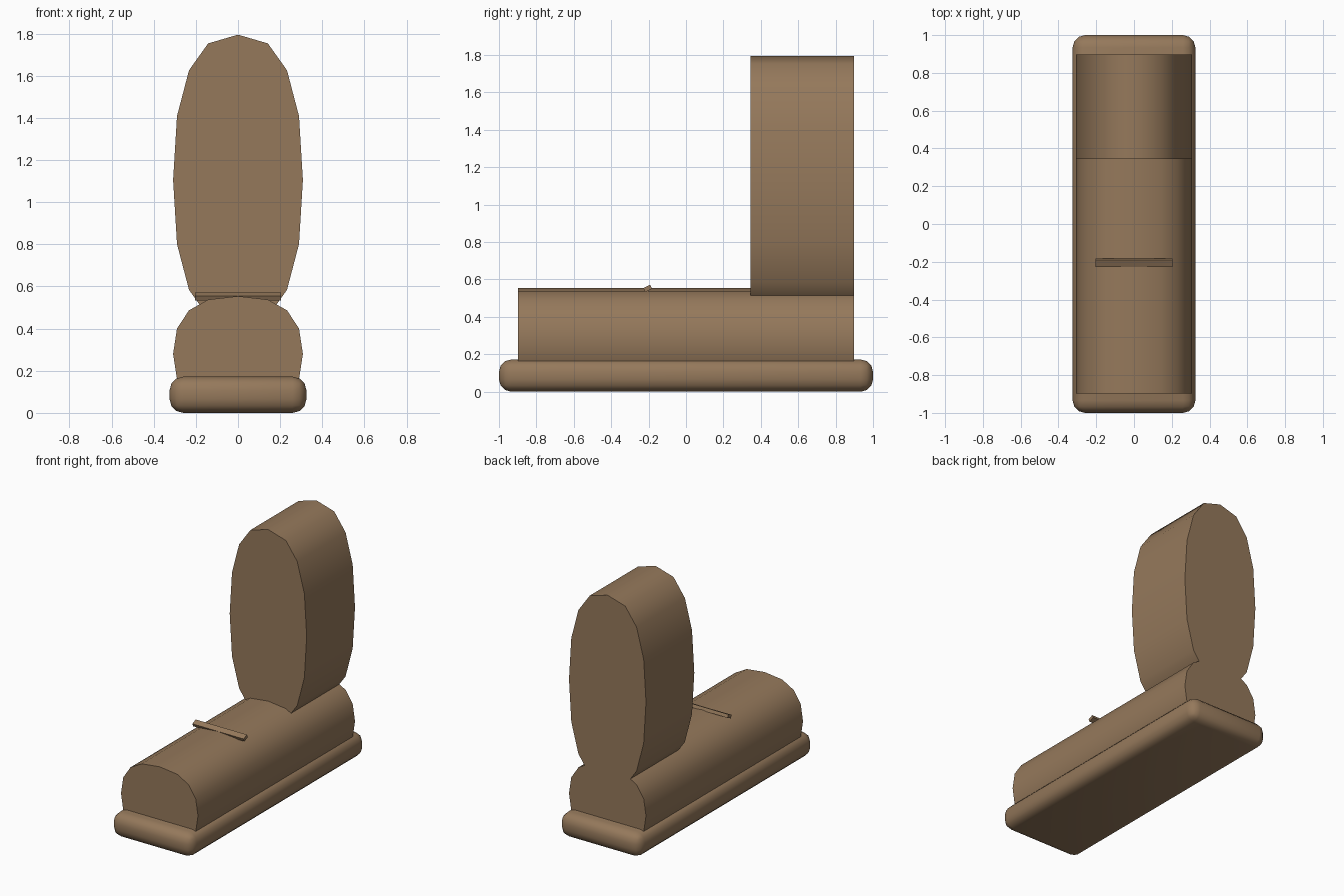
import bpy, bmesh, math

if "Cube" in bpy.data.objects:
    bpy.data.objects.remove(bpy.data.objects["Cube"])

wood = bpy.data.materials.new("warm brown")
wood.diffuse_color = (0.30, 0.19, 0.105, 1)
wood.use_nodes = True
wood.node_tree.nodes["Principled BSDF"].inputs["Base Color"].default_value = wood.diffuse_color


def finish(name, bm):
    bmesh.ops.recalc_face_normals(bm, faces=bm.faces[:])
    mesh = bpy.data.meshes.new(name)
    bm.to_mesh(mesh)
    bm.free()
    mesh.materials.append(wood)
    ob = bpy.data.objects.new(name, mesh)
    bpy.context.collection.objects.link(ob)
    bpy.ops.object.select_all(action='DESELECT')
    ob.select_set(True)
    bpy.context.view_layer.objects.active = ob
    bpy.ops.object.shade_smooth_by_angle(angle=math.radians(60))
    return ob


def box(sx, sy, sz):
    bm = bmesh.new()
    bmesh.ops.create_cube(bm, size=1)
    bmesh.ops.scale(bm, vec=(sx, sy, sz), verts=bm.verts)
    return bm


# One quarter of the 16-sided rounded outline, from the top to the side
QUARTER = [(0, 1), (0.46, 0.94), (0.755, 0.755), (0.94, 0.44), (1, 0)]
right = QUARTER + [(x, -z) for x, z in QUARTER[-2::-1]]
OUTLINE = right + [(-x, z) for x, z in right[-2:0:-1]]


def oval_block(name, rx, rz, cz, y0, y1):
    bm = bmesh.new()
    face = bm.faces.new([bm.verts.new((x * rx, y0, cz + z * rz)) for x, z in OUTLINE])
    ext = bmesh.ops.extrude_face_region(bm, geom=[face], use_keep_orig=True)
    verts = [g for g in ext["geom"] if isinstance(g, bmesh.types.BMVert)]
    bmesh.ops.translate(bm, vec=(0, y1 - y0, 0), verts=verts)
    return finish(name, bm)


# Rounded base slab
bm = box(0.65, 2.0, 0.172)
bmesh.ops.bevel(bm, geom=bm.edges[:], offset=0.066, segments=3,
                profile=0.5, affect='EDGES', clamp_overlap=True)
bmesh.ops.translate(bm, vec=(0, 0, 0.086), verts=bm.verts)
finish("base", bm)

# Long low body and tall upright back
oval_block("body", 0.308, 0.274, 0.28, -0.897, 0.897)
oval_block("upright", 0.308, 0.69, 1.105, 0.345, 0.897)

# Thin tilted bar across the body
bar = finish("crossbar", box(0.41, 0.041, 0.024))
bar.location = (0, -0.205, 0.552)
bar.rotation_euler = (math.radians(25), 0, 0)
